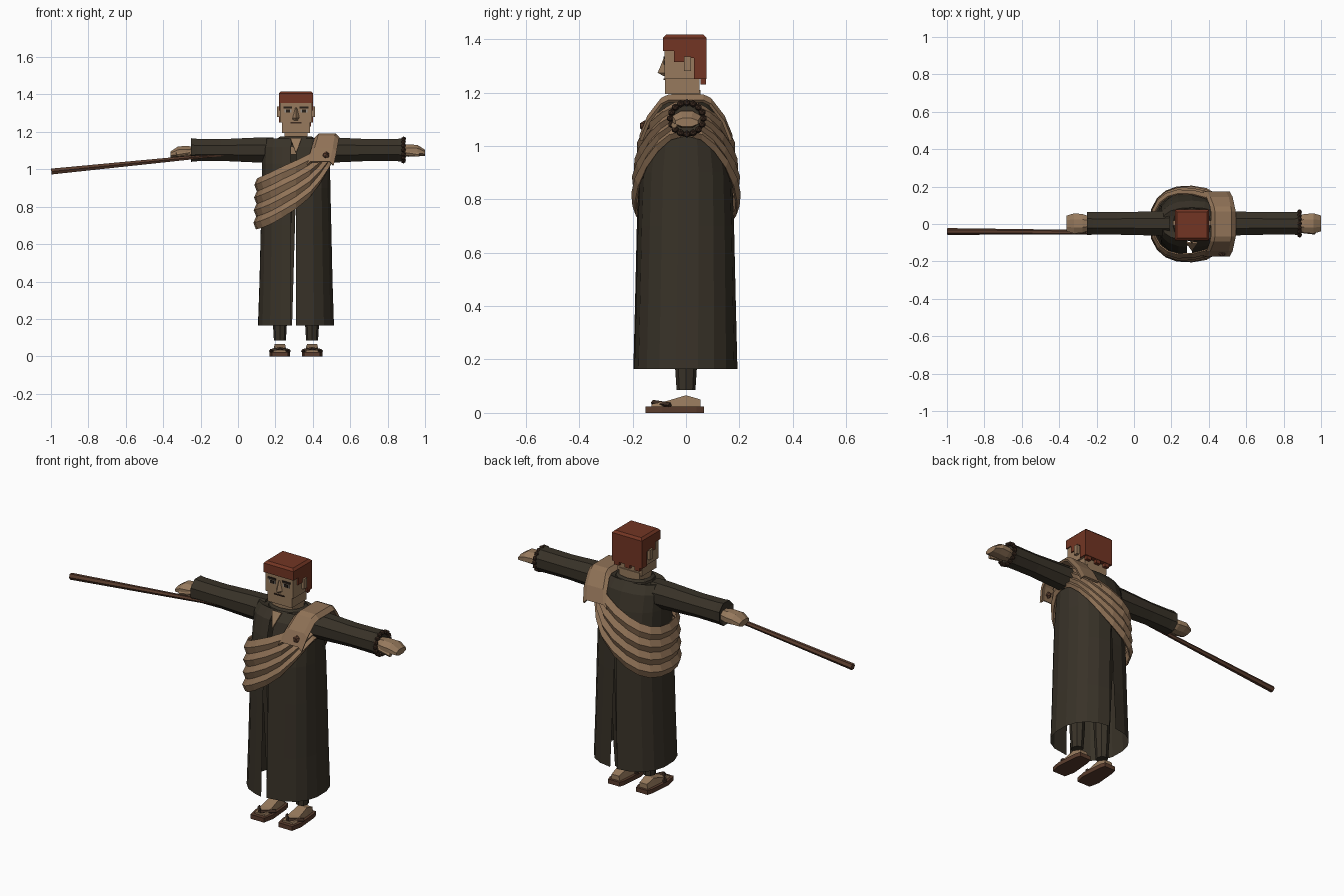
import bpy, bmesh, math
from mathutils import Vector

if "Cube" in bpy.data.objects:
    bpy.data.objects.remove(bpy.data.objects["Cube"])

CX = 0.31  # body axis


def material(name, r, g, b):
    m = bpy.data.materials.new(name)
    m.use_nodes = True
    m.diffuse_color = (r, g, b, 1)
    m.node_tree.nodes["Principled BSDF"].inputs["Base Color"].default_value = (r, g, b, 1)
    return m


SKIN = material("skin", 0.31, 0.195, 0.11)
CLOTH = material("tan_cloth", 0.28, 0.17, 0.095)
ROBE = material("dark_robe", 0.04, 0.032, 0.021)
HAIR = material("red_hair", 0.17, 0.036, 0.017)
WOOD = material("brown_wood", 0.10, 0.045, 0.026)
STRAP = material("dark_leather", 0.045, 0.024, 0.015)
DARK = material("eye_dark", 0.02, 0.014, 0.01)
WHITE = material("eye_grey", 0.3, 0.27, 0.23)


def finish(name, bm, mat, thick=0):
    bmesh.ops.recalc_face_normals(bm, faces=bm.faces)
    me = bpy.data.meshes.new(name)
    bm.to_mesh(me)
    bm.free()
    me.materials.append(mat)
    ob = bpy.data.objects.new(name, me)
    bpy.context.collection.objects.link(ob)
    if thick:
        s = ob.modifiers.new("thickness", "SOLIDIFY")
        s.thickness, s.offset = thick, 0
    return ob


def loft(name, rings, mat, closed=True, cap=True, thick=0):
    bm = bmesh.new()
    rows = [[bm.verts.new(p) for p in r] for r in rings]
    n = len(rows[0])
    for a, b in zip(rows, rows[1:]):
        for i in range(n if closed else n - 1):
            j = (i + 1) % n
            bm.faces.new((a[i], a[j], b[j], b[i]))
    if cap:
        bm.faces.new(rows[0])
        bm.faces.new(rows[-1])
    return finish(name, bm, mat, thick)


def box(name, x0, x1, y0, y1, z0, z1, mat, top=0):
    """Box around the body axis; top insets its upper face."""
    rings = []
    for z, i in ((z0, 0), (z1, top)):
        rings.append([(CX + x, y, z) for x, y in
                      ((x0 + i, y0 + i), (x1 - i, y0 + i), (x1 - i, y1 - i), (x0 + i, y1 - i))])
    return loft(name, rings, mat)


def rod(name, p, q, r0, r1, mat, n=6):
    p, q = Vector(p), Vector(q)
    turn = (q - p).to_track_quat("Z", "Y")
    rings = [[c + turn @ Vector((r * math.cos(math.tau * i / n), r * math.sin(math.tau * i / n), 0))
              for i in range(n)] for c, r in ((p, r0), (q, r1))]
    return loft(name, rings, mat)


def ball(name, centre, r, mat):
    bm = bmesh.new()
    bmesh.ops.create_icosphere(bm, subdivisions=1, radius=r)
    bmesh.ops.translate(bm, vec=centre, verts=bm.verts)
    return finish(name, bm, mat)


# Robe outline: height, half width, half depth
PROFILE = [(0.165, 0.205, 0.193), (0.4, 0.197, 0.187), (0.7, 0.19, 0.18), (0.9, 0.185, 0.172),
           (1.03, 0.183, 0.15), (1.12, 0.182, 0.125), (1.165, 0.165, 0.088), (1.15, 0.08, 0.065)]


def on_body(t, rx, ry, z, off=0):
    c, s = math.cos(t), math.sin(t)
    f = lambda v: math.copysign(abs(v) ** 0.85, v)
    return Vector((CX + (rx + off) * f(c), (ry + off) * f(s), z))


def body_at(t, z, off=0):
    for (z0, a0, b0), (z1, a1, b1) in zip(PROFILE, PROFILE[1:-1]):
        if z <= z1 or z1 == PROFILE[-2][0]:
            k = min((z - z0) / (z1 - z0), 1)
            return on_body(t, a0 + (a1 - a0) * k, b0 + (b1 - b0) * k, z, off)


# Robe in two halves: overlapped at the front, slit at the back
for side, sign in (("left", 1), ("right", -1)):
    rings = []
    for z, rx, ry in PROFILE:
        gap = max(0, 0.85 - z) * 0.1
        start = -math.pi / 2 + sign * 0.1 if sign > 0 else -math.pi / 2
        end = math.pi / 2 - sign * gap
        if sign < 0:
            end -= math.tau
        lap = 0.005 if sign < 0 and z < 1 else 0
        rings.append([on_body(start + (end - start) * i / 9 - (0.1 if i == 0 else 0), rx, ry, z,
                              lap if i == 0 else 0) for i in range(10)])
    loft(side + "_robe_half", rings, ROBE, closed=False, cap=False)

# Collar and bare throat
loft("collar", [[on_body(math.tau * i / 12, r, r * 0.85, z) for i in range(12)]
                for z, r in ((1.13, 0.11), (1.165, 0.1), (1.175, 0.085), (1.12, 0.075))], ROBE, cap=False)
bm = bmesh.new()
bm.faces.new([bm.verts.new((CX + x, y, z)) for x, y, z in
              ((-0.03, -0.1, 1.165), (0.03, -0.1, 1.165), (0, -0.142, 1.085))])
finish("throat", bm, SKIN, 0.008)

# Pleated sash, tilted around the body
rings = []
for k in range(9):
    v = k / 8
    ring = []
    for i in range(20):
        t = math.tau * i / 20
        c = math.cos(t)
        high = 1.045 + 0.11 * c + 0.015 * c * c
        low = 0.79 + 0.18 * c + 0.07 * c * c
        off = 0.004 + (0.014 if k % 2 else 0) + 0.016 * (1 - c) / 2
        ring.append(body_at(t, low + (high - low) * v, off))
    rings.append(ring)
loft("sash", rings, CLOTH, cap=False, thick=0.008)

# Sash fold over the left shoulder
half = [(0.168, 1.04, 0.06, 0.2), (0.14, 1.11, 0.08, 0.215), (0.09, 1.175, 0.1, 0.225), (0.065, 1.187, 0.105, 0.23)]
path = [(-y, z, a, b) for y, z, a, b in half] + half[::-1]
loft("shoulder_fold", [[(CX + a, y, z - 0.02), (CX + a + 0.02, y, z), (CX + b - 0.02, y, z), (CX + b, y, z - 0.02)]
                       for y, z, a, b in path], CLOTH, closed=False, cap=False, thick=0.012)
ball("sash_knot", (0.47, -0.155, 1.075), 0.021, WOOD)


def arm_rings(stations, n=8):
    k = 1 / math.cos(math.pi / n)
    return [[(x, y + ry * k * math.cos(math.tau * (i + 0.5) / n), z + rz * k * math.sin(math.tau * (i + 0.5) / n))
             for i in range(n)] for x, y, z, ry, rz in stations]


# Arms and hands, mirrored about the body axis
for side, s in (("left", 1), ("right", -1)):
    end = 0.575 if s > 0 else 0.56
    sleeve = [(0.12, 0.068, 0.068), (0.22, 0.064, 0.066), (0.4, 0.06, 0.058), (end - 0.03, 0.06, 0.06),
              (end, 0.062, 0.063), (end - 0.01, 0.045, 0.045)]
    loft(side + "_sleeve", arm_rings([(CX + s * x, 0.003, 1.103, ry, rz) for x, ry, rz in sleeve]), ROBE)
    tip = 0.69 if s > 0 else 0.67
    hand = [(end - 0.02, 0.035, 0.028, 0), (end + 0.025, 0.05, 0.033, 0), (tip - 0.04, 0.054, 0.03, 0),
            (tip, 0.042, 0.016, -0.012)]
    drop = 0 if s > 0 else -0.008
    loft(side + "_hand", arm_rings([(CX + s * x, 0.003, 1.1 + d + drop, ry, rz) for x, ry, rz, d in hand]), SKIN)
    rod(side + "_thumb", (CX + s * (end + 0.01), -0.03, 1.09), (CX + s * (tip - 0.03), -0.045, 1.078), 0.018, 0.012, SKIN)

# Bead bracelet on the left wrist
for i in range(16):
    t = math.tau * i / 16
    ball("bracelet_bead", (0.885, 0.003 + 0.062 * math.cos(t), 1.103 + 0.059 * math.sin(t)), 0.014, STRAP)

# Staff
rod("staff", (-0.998, -0.04, 0.988), (-0.01, -0.045, 1.087), 0.018, 0.01, WOOD)

# Legs, feet and sandals
for side, s in (("left", 1), ("right", -1)):
    cx = CX + s * 0.086
    loft(side + "_trouser", [[(cx + r * math.cos(math.tau * i / 8), r * 1.1 * math.sin(math.tau * i / 8), z)
                              for i in range(8)] for z, r in ((0.085, 0.032), (0.2, 0.039), (0.5, 0.05), (0.9, 0.07))], ROBE)
    foot = [(0.055, 0.028, 0.05), (0, 0.034, 0.066), (-0.07, 0.04, 0.045), (-0.13, 0.036, 0.033)]
    loft(side + "_foot", [[(cx - w, y, 0.02), (cx + w, y, 0.02), (cx + w * 0.8, y, z), (cx - w * 0.8, y, z)]
                          for y, w, z in foot], SKIN)
    sole = [(0.068, 0.035), (0.04, 0.044), (-0.09, 0.055), (-0.152, 0.042)]
    loft(side + "_sandal", [[(cx - w, y, 0), (cx + w, y, 0), (cx + w, y, 0.024), (cx - w, y, 0.024)]
                            for y, w in sole], WOOD)
    for e in (-1, 1):
        rod(side + "_sandal_strap", (cx, -0.125, 0.038), (cx + e * 0.05, -0.06, 0.028), 0.011, 0.011, STRAP, 4)

# Neck and head
box("neck", -0.062, 0.062, -0.055, 0.055, 1.08, 1.21, SKIN)
box("jaw", -0.075, 0.075, -0.078, 0.05, 1.195, 1.255, SKIN)
box("head", -0.085, 0.085, -0.08, 0.062, 1.25, 1.39, SKIN)

# Hair cap, back and stepped sides
box("hair_cap", -0.092, 0.092, -0.087, 0.077, 1.355, 1.405, HAIR)
box("hair_top", -0.092, 0.092, -0.087, 0.077, 1.405, 1.417, HAIR, top=0.012)
box("hair_back", -0.092, 0.092, 0.03, 0.077, 1.25, 1.36, HAIR)
for x in (-0.06, 0.0, 0.065):
    box("hair_lock", x - 0.015, x + 0.015, 0.055, 0.074, 1.23, 1.255, HAIR)

# Mirrored face details
for side, s in (("left", 1), ("right", -1)):
    def pair(name, a, b, *rest):
        box(side + name, min(s * a, s * b), max(s * a, s * b), *rest)
    pair("_temple_hair", 0.08, 0.092, -0.045, 0.0, 1.315, 1.36, HAIR)
    pair("_side_hair", 0.08, 0.092, 0.0, 0.035, 1.33, 1.36, HAIR)
    pair("_ear", 0.08, 0.102, -0.008, 0.018, 1.28, 1.335, SKIN)
    pair("_eyebrow", 0.02, 0.068, -0.085, -0.078, 1.325, 1.335, DARK)
    pair("_eye", 0.024, 0.062, -0.083, -0.078, 1.303, 1.32, WHITE)
    pair("_pupil", 0.032, 0.054, -0.085, -0.078, 1.304, 1.32, DARK)
box("mouth", -0.03, 0.03, -0.084, -0.078, 1.246, 1.252, STRAP)

# Wedge nose
loft("nose", [[(CX - w, -0.075, z), (CX, y, z), (CX + w, -0.075, z)]
              for z, w, y in ((1.262, 0.02, -0.085), (1.274, 0.022, -0.106), (1.33, 0.009, -0.083))], SKIN)
